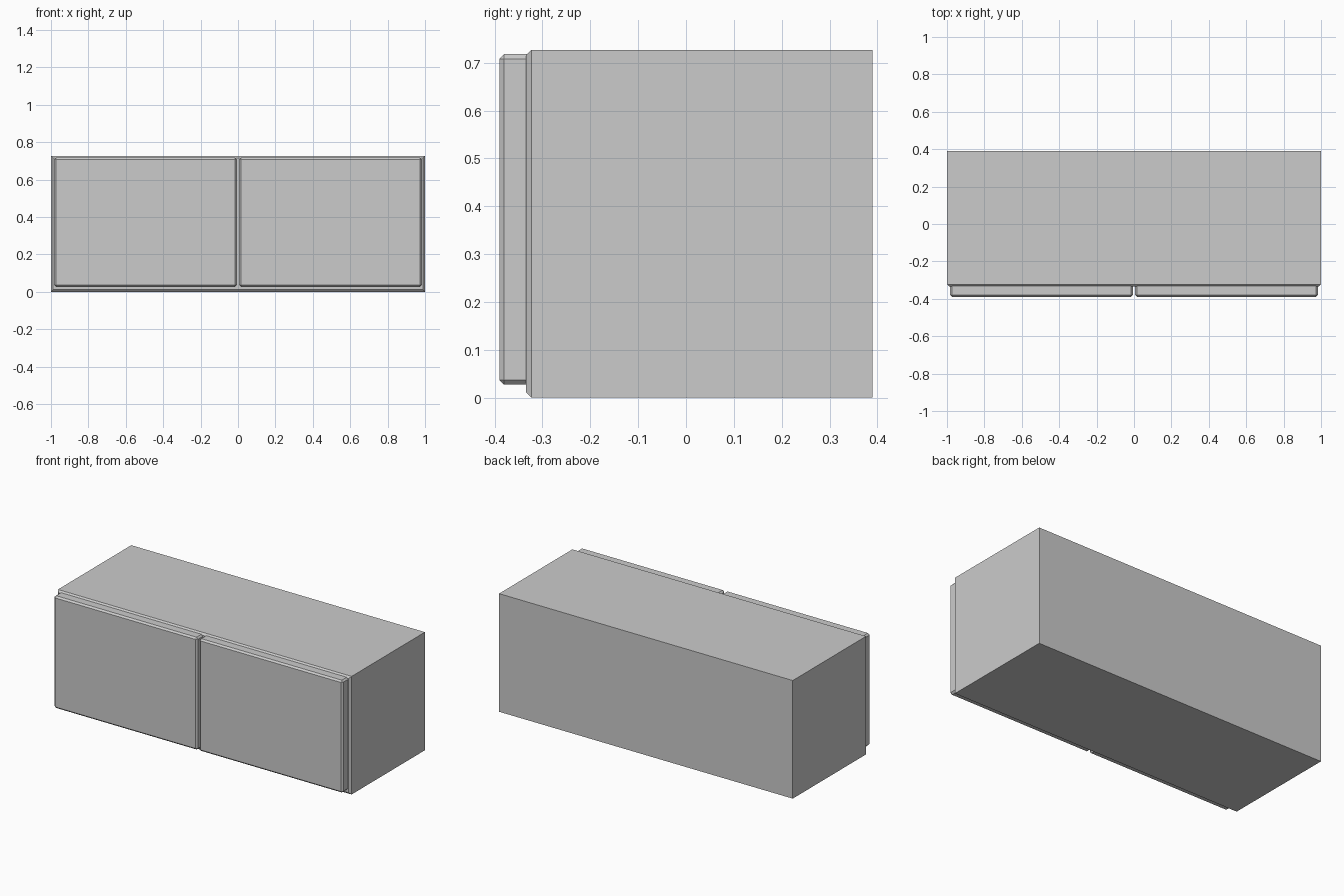
import bpy
import bmesh

if "Cube" in bpy.data.objects:
    bpy.data.objects.remove(bpy.data.objects["Cube"])


def box(name, x, y, z, bevel, front_only=False):
    """Chamfered box from (min, max) ranges on each axis."""
    bm = bmesh.new()
    bmesh.ops.create_cube(bm, size=1)
    for v in bm.verts:
        v.co = [r[0] if c < 0 else r[1] for c, r in zip(v.co, (x, y, z))]
    edges = [e for e in bm.edges
             if not front_only or all(v.co.y < y[0] + 1e-4 for v in e.verts)]
    bmesh.ops.bevel(bm, geom=edges, offset=bevel, segments=1,
                    affect='EDGES', clamp_overlap=True)
    bmesh.ops.recalc_face_normals(bm, faces=bm.faces)
    mesh = bpy.data.meshes.new(name)
    bm.to_mesh(mesh)
    bm.free()
    obj = bpy.data.objects.new(name, mesh)
    bpy.context.collection.objects.link(obj)
    return obj


# Cabinet body with chamfered front rim
box("cabinet_body", (-1, 1), (-0.335, 0.39), (0, 0.727), 0.012, front_only=True)

# Two doors, backs sunk slightly into the body
for name, x in (("left_door", (-0.983, -0.006)), ("right_door", (0.006, 0.983))):
    box(name, x, (-0.39, -0.322), (0.027, 0.718), 0.01)
